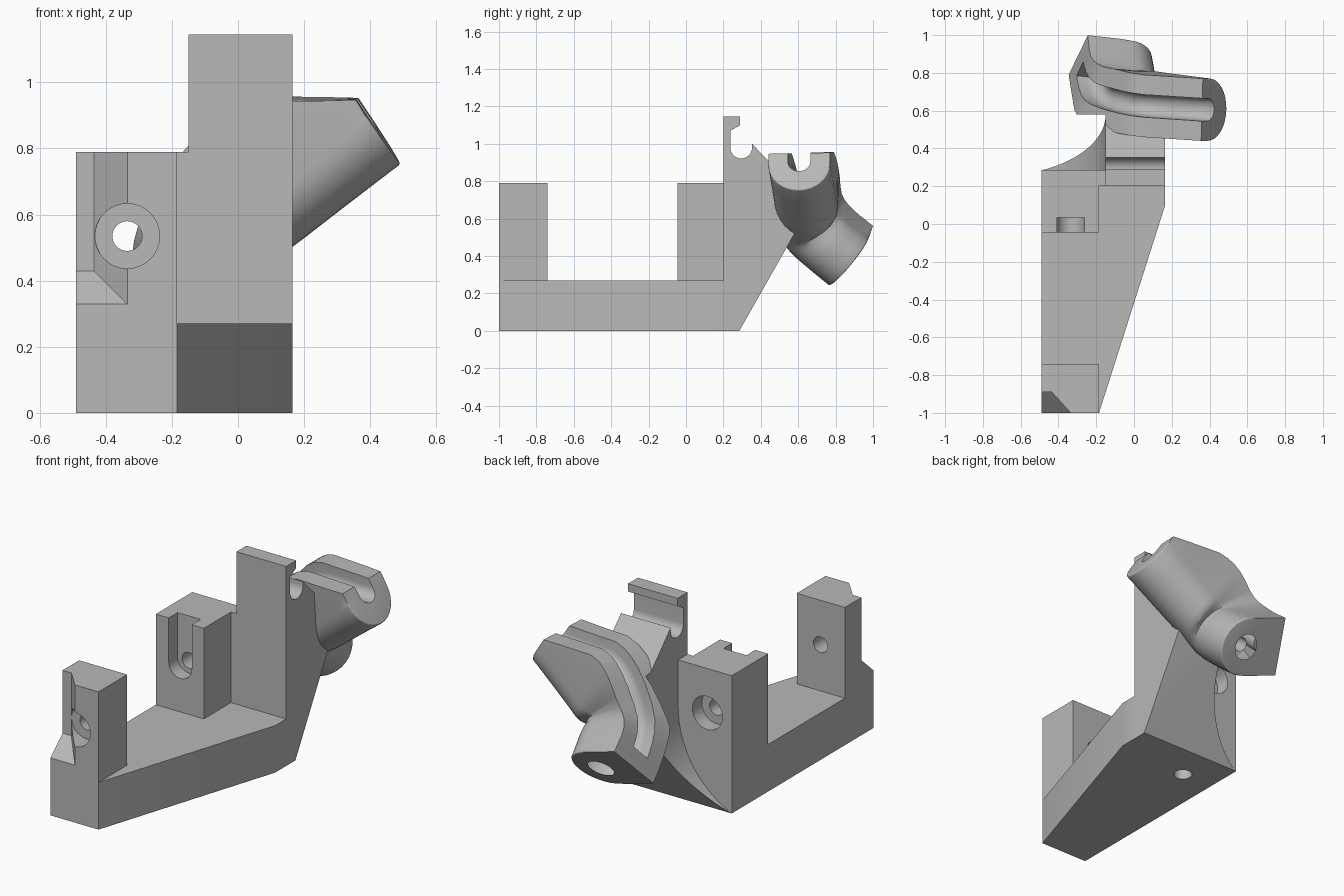
import bpy, bmesh, math
from mathutils import Vector as V

cube = bpy.data.objects.get("Cube")
if cube:
    bpy.data.objects.remove(cube, do_unlink=True)

grey = bpy.data.materials.new("plain_grey")
grey.use_nodes = True
COLOUR = (0.48, 0.48, 0.48, 1)
grey.diffuse_color = COLOUR
grey.node_tree.nodes["Principled BSDF"].inputs["Base Color"].default_value = COLOUR


def finish(name, bm):
    bmesh.ops.recalc_face_normals(bm, faces=bm.faces)
    mesh = bpy.data.meshes.new(name)
    bm.to_mesh(mesh)
    bm.free()
    mesh.materials.append(grey)
    obj = bpy.data.objects.new(name, mesh)
    bpy.context.collection.objects.link(obj)
    return obj


def skin(name, rings, bevel=0):
    """Skin matching closed rings and cap both ends; optionally round the arc rims."""
    bm = bmesh.new()
    rows = [[bm.verts.new(p) for p in ring] for ring in rings]
    n = len(rows[0])
    for a, b in zip(rows, rows[1:]):
        for i in range(n):
            j = (i + 1) % n
            bm.faces.new((a[i], a[j], b[j], b[i]))
    bm.faces.new(rows[0])
    bm.faces.new(rows[-1])
    if bevel:
        bmesh.ops.recalc_face_normals(bm, faces=bm.faces)
        rims = [bm.edges.get((row[i], row[i + 1])) for row in (rows[0], rows[-1])
                for i in range(2, n - 1)]
        bmesh.ops.bevel(bm, geom=rims, offset=bevel, segments=4, profile=0.5,
                        affect='EDGES', clamp_overlap=True)
    return finish(name, bm)


def prism(name, outline, axis, lo, hi):
    """Extrude a 2D outline along the named axis."""
    place = {'x': lambda a, b, h: (h, a, b),
             'y': lambda a, b, h: (a, h, b),
             'z': lambda a, b, h: (a, b, h)}[axis]
    return skin(name, [[place(a, b, h) for a, b in outline] for h in (lo, hi)])


def box(name, x, y, z):
    return prism(name, [(x[0], y[0]), (x[1], y[0]), (x[1], y[1]), (x[0], y[1])], 'z', *z)


def rod(name, start, end, r1, r2=None, sides=32):
    start, end = V(start), V(end)
    turn = (end - start).to_track_quat('Z', 'Y')
    ring = [turn @ V((math.cos(k * math.tau / sides), math.sin(k * math.tau / sides), 0))
            for k in range(sides)]
    return skin(name, [[start + p * r1 for p in ring],
                       [end + p * (r2 or r1) for p in ring]])


def cut(obj, *cutters):
    bpy.context.view_layer.objects.active = obj
    for c in cutters:
        c.hide_render = True
        mod = obj.modifiers.new("cut", 'BOOLEAN')
        mod.operation, mod.solver, mod.object = 'DIFFERENCE', 'EXACT', c
        bpy.ops.object.modifier_apply(modifier=mod.name)
        bpy.data.objects.remove(c, do_unlink=True)


def arc(cx, cy, r, a0, a1, n):
    return [(cx + r * math.cos(math.radians(a0 + (a1 - a0) * k / n)),
             cy + r * math.sin(math.radians(a0 + (a1 - a0) * k / n))) for k in range(n + 1)]


LEFT, INNER, WALL, RIGHT = -0.49, -0.185, -0.15, 0.165
FLOOR, POST = 0.27, 0.79
BX, BZ = -0.335, 0.535      # bolt axis


def bolt_hole(y0, y1, r):
    return rod("bolt_cutter", (BX, y0, BZ), (BX, y1, BZ), r)


# Tapered base plate
base = prism("base_plate", [(LEFT, -1), (INNER, -1), (RIGHT, 0.1), (RIGHT, 0.2), (LEFT, 0.2)],
             'z', 0, FLOOR)
cut(base, rod("pin_cutter", (-0.29, 0.07, -0.1), (-0.29, 0.07, 0.2), 0.05))

# Front post with sloped corner notch and counterbored bolt hole
front_post = box("front_post", (LEFT, INNER), (-1, -0.74), (FLOOR, POST))
plan = [(-0.6, -0.89), (-0.435, -0.89), (-0.244, -1.1), (-0.6, -1.1)]
notch = skin("notch_cutter", [[(x, y, 0.43 + (y + 0.89) * 0.91) for x, y in plan],
                              [(x, y, 1.2) for x, y in plan]])
cut(front_post, notch, bolt_hole(-1.1, -0.89, 0.098), bolt_hole(-1.1, -0.6, 0.045))

# Rear post with a nut slot open at the top
rear_post = box("rear_post", (LEFT, INNER), (-0.045, 0.2), (FLOOR, POST))
slot = [(BX + 0.073, 1)] + arc(BX, BZ, 0.073, 0, -180, 16) + [(BX - 0.073, 1)]
cut(rear_post, prism("nut_cutter", slot, 'y', -0.1, 0.035), bolt_hole(-0.1, 0.3, 0.045))

# Rear block: sloped back, hooked rod groove on top, hollowed left side
side = [(0.2, 0), (0.285, 0), (0.58, 0.52), (0.58, 0.765), (0.353, 1.0)]
side += arc(0.295, 0.98, 0.058, 0, -180, 16)
side += [(0.237, 1.07), (0.29, 1.1), (0.29, 1.145), (0.2, 1.145)]
rear_block = prism("rear_block", side, 'x', LEFT, RIGHT)
hollow = arc(-0.72, 0.52, 0.57, -75, 0, 24) + [(WALL, 2), (-1, 2), (-1, -0.1)]
cut(rear_block, prism("hollow_cutter", hollow, 'y', 0.285, 1),
    box("step_cutter", (-1, WALL), (0, 1), (POST, 2)),
    bolt_hole(0.1, 0.4, 0.045), bolt_hole(0.2, 0.4, 0.095))

# Curved arm: each station holds round centre, flat-side centre and width direction
STATIONS = [tuple(V(p) for p in s) for s in (
    ((-0.07, 0.87, 0.37), (-0.295, 0.895, 0.445), (0.38, 0.62, 0.68)),
    ((-0.05, 0.755, 0.465), (-0.277, 0.78, 0.54), (0.38, 0.62, 0.68)),
    ((-0.04, 0.665, 0.55), (-0.23, 0.70, 0.66), (0.25, 0.8, 0.5)),
    ((0.06, 0.65, 0.63), (-0.11, 0.655, 0.85), (0.1, 0.95, 0.25)),
    ((0.17, 0.635, 0.71), (0.05, 0.625, 0.95), (0, 1, 0.06)),
    ((0.40, 0.605, 0.89), (0.36, 0.605, 0.95), (0, 1, 0.06)))]
LAST = len(STATIONS) - 1


def station(t):
    """Smoothly interpolated centre, flat centre, width and depth directions."""
    i = min(int(t), LAST - 1)
    f = t - i
    a, b, c, d = (STATIONS[max(0, min(LAST, k))] for k in range(i - 1, i + 3))
    if i == LAST - 1:           # straight run to the tip
        p, q, w = (b[k].lerp(c[k], f) for k in range(3))
    else:
        p, q, w = (0.5 * (2 * b[k] + (c[k] - a[k]) * f
                          + (2 * a[k] - 5 * b[k] + 4 * c[k] - d[k]) * f * f
                          + (3 * b[k] - a[k] - 3 * c[k] + d[k]) * f ** 3) for k in range(3))
    depth = (p - q).normalized()
    w = (w - depth * w.dot(depth)).normalized()
    return p, q, w, depth


def d_ring(centre, flat, w, depth, r, n=16):
    """Half-round section with a flat side."""
    ring = [flat + w * r, flat - w * r]
    for k in range(n + 1):
        a = math.pi * k / n
        ring.append(centre + r * (depth * math.sin(a) - w * math.cos(a)))
    return ring


STEPS = 3
arm = skin("arm", [d_ring(*station(k / STEPS), 0.165) for k in range(LAST * STEPS + 1)], 0.035)


def channel_ring(t, shift=0):
    p, q, w, depth = station(t)
    q = q + V((shift, 0, 0))
    return d_ring(q + depth * 0.055, q - depth * 0.06, w, depth, 0.06, 12)


channel = [channel_ring(0.65 + (LAST - 0.65) * k / 18) for k in range(19)]
channel.append(channel_ring(LAST, 0.25))

# Flared hole in the lower end of the arm
end = STATIONS[0][0]
out = V((-0.12, 0.77, -0.63)).normalized()
cut(arm, skin("channel_cutter", channel),
    box("clearance_cutter", (-1, WALL), (0, 0.58), (0, 2)),
    rod("hole_cutter", end + out * 0.1, end - out * 0.2, 0.04),
    rod("flare_cutter", end + out * 0.02, end - out * 0.05, 0.085, 0.04))

# Smooth the round surfaces, keep edges crisp
bpy.ops.object.select_all(action='DESELECT')
for part in (base, front_post, rear_post, rear_block, arm):
    part.select_set(True)
bpy.context.view_layer.objects.active = arm
bpy.ops.object.shade_smooth_by_angle(angle=math.radians(30))
